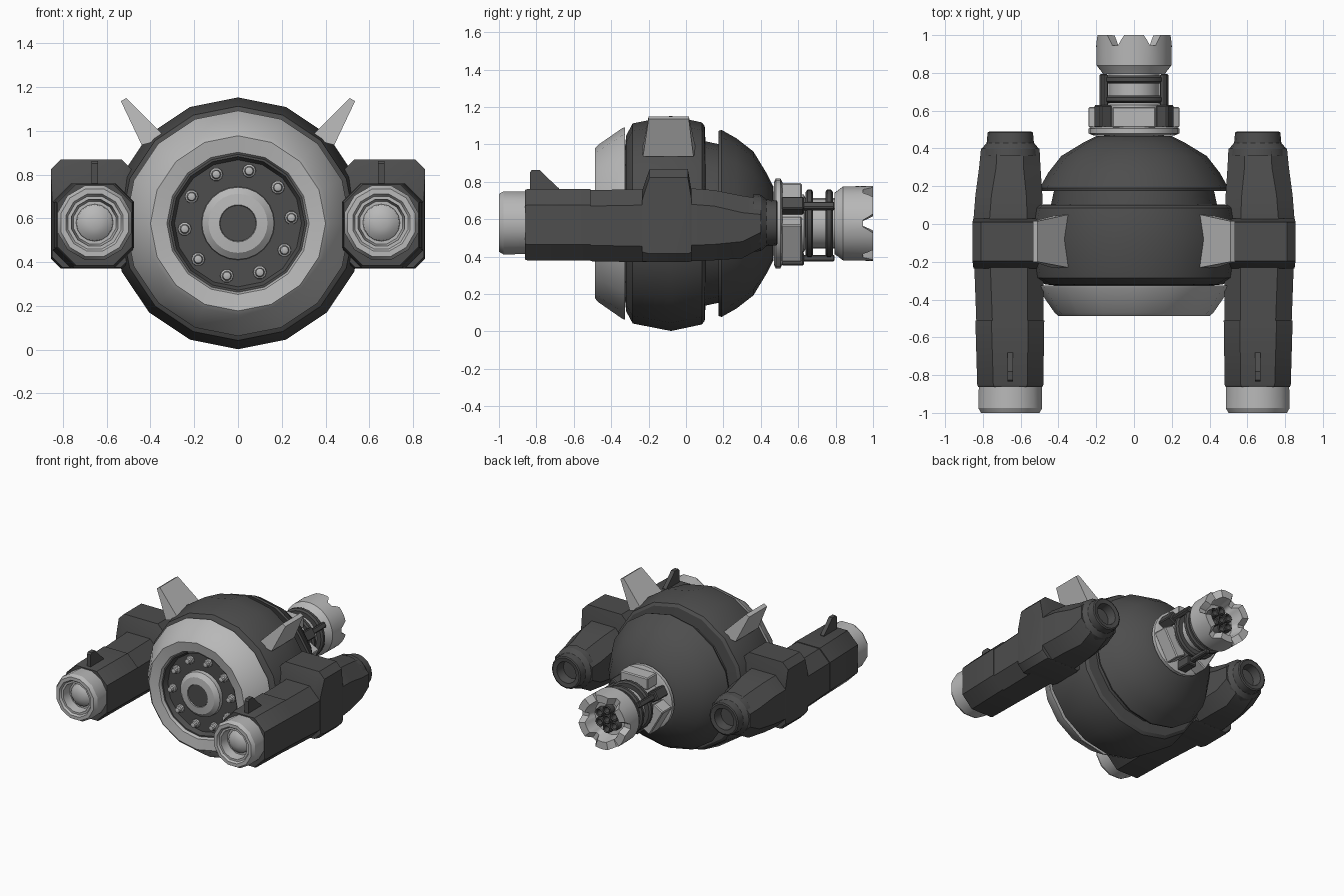
import bpy, bmesh, math
from mathutils import Matrix

if "Cube" in bpy.data.objects:
    bpy.data.objects.remove(bpy.data.objects["Cube"])

CZ = 0.577   # height of the main axis


def material(name, v):
    m = bpy.data.materials.new(name)
    m.diffuse_color = (v, v, v, 1)
    m.use_nodes = True
    m.node_tree.nodes["Principled BSDF"].inputs["Base Color"].default_value = m.diffuse_color
    return m


DARK = material("dark_metal", 0.075)
LIGHT = material("light_metal", 0.48)


def finish(name, bm, mat, angle=30):
    bmesh.ops.remove_doubles(bm, verts=bm.verts, dist=1e-5)
    bmesh.ops.recalc_face_normals(bm, faces=bm.faces)
    me = bpy.data.meshes.new(name)
    bm.to_mesh(me)
    bm.free()
    me.materials.append(mat)
    ob = bpy.data.objects.new(name, me)
    bpy.context.collection.objects.link(ob)
    bpy.ops.object.select_all(action='DESELECT')
    ob.select_set(True)
    bpy.context.view_layer.objects.active = ob
    bpy.ops.object.shade_smooth_by_angle(angle=math.radians(angle))
    return ob


def skin(bm, rings, closed=False, caps=False):
    """Bridge a list of vertex rings with quads."""
    n = len(rings[0])
    pairs = list(zip(rings, rings[1:] + rings[:1] if closed else rings[1:]))
    for a, b in pairs:
        for i in range(n):
            j = (i + 1) % n
            bm.faces.new((a[i], a[j], b[j], b[i]))
    if caps:
        bm.faces.new(rings[0])
        bm.faces.new(rings[-1])


def lathe(name, profile, mat, n=16, x=0, z=CZ, phase=0, closed=False, shape=None):
    """Revolve (y, r) points around an axis parallel to y."""
    bm = bmesh.new()
    rings = []
    for y, r in profile:
        ring = []
        for i in range(n):
            a = math.radians(phase + 360 * i / n)
            yy = shape(i, y) if shape else y
            ring.append(bm.verts.new((x + r * math.cos(a), yy, z + r * math.sin(a))))
        rings.append(ring)
    skin(bm, rings, closed)
    return finish(name, bm, mat)


def loft(name, sections, mat, side):
    """Chamfered box sections (y, x0, x1, z0, z1, chamfer) joined along y."""
    bm = bmesh.new()
    rings = []
    for y, x0, x1, z0, z1, c in sections:
        pts = [(x0 + c, z0), (x1 - c, z0), (x1, z0 + c), (x1, z1 - c),
               (x1 - c, z1), (x0 + c, z1), (x0, z1 - c), (x0, z0 + c)]
        rings.append([bm.verts.new((side * px, y, pz)) for px, pz in pts])
    skin(bm, rings, caps=True)
    return finish(name, bm, mat)


def prism(name, a_pts, b_pts, mat):
    """Solid between two matching outlines."""
    bm = bmesh.new()
    skin(bm, [[bm.verts.new(p) for p in a_pts], [bm.verts.new(p) for p in b_pts]], caps=True)
    return finish(name, bm, mat)


def radial_box(name, ang, r, y, size, mat):
    """Box placed around the main axis, size = (radial, y, tangent)."""
    bm = bmesh.new()
    bmesh.ops.create_cube(bm, size=1)
    a = math.radians(ang)
    m = (Matrix.Translation((r * math.cos(a), y, CZ + r * math.sin(a)))
         @ Matrix.Rotation(-a, 4, 'Y') @ Matrix.Diagonal((*size, 1)))
    bmesh.ops.transform(bm, matrix=m, verts=bm.verts)
    bmesh.ops.bevel(bm, geom=bm.edges[:], offset=0.007, segments=1, affect='EDGES')
    return finish(name, bm, mat)


# Spherical body: core, middle band, rear shell, front ring
lathe("body_core", [(-0.33, 0), (-0.33, 0.42), (-0.1, 0.46), (0.1, 0.44), (0.24, 0.41), (0.24, 0)], DARK)
lathe("body_band", [(-0.325, 0.42), (-0.32, 0.47), (-0.285, 0.535), (-0.08, 0.575),
                    (0.085, 0.54), (0.1, 0.52), (0.105, 0.42)], DARK, closed=True)
lathe("rear_shell", [(0.2, 0.42), (0.175, 0.495), (0.19, 0.5), (0.27, 0.455), (0.36, 0.385),
                     (0.43, 0.27), (0.465, 0.2), (0.475, 0)], DARK)
lathe("front_ring", [(-0.325, 0.44), (-0.325, 0.515), (-0.34, 0.51), (-0.47, 0.42), (-0.487, 0.4),
                     (-0.475, 0.325), (-0.455, 0.315), (-0.36, 0.31)], LIGHT, closed=True)

# Recessed front face with hub and bolts
lathe("face_plate", [(-0.34, 0.33), (-0.455, 0.322), (-0.455, 0.305), (-0.42, 0.29), (-0.42, 0)], DARK)
lathe("hub", [(-0.41, 0.168), (-0.45, 0.165), (-0.475, 0.135), (-0.48, 0.085), (-0.465, 0.08), (-0.465, 0.07)],
      LIGHT, 24)
lathe("hub_cap", [(-0.44, 0.084), (-0.474, 0.082), (-0.474, 0)], DARK, 24)
for k in range(10):
    a = math.radians(6 + 36 * k)
    lathe(f"face_bolt_{k}", [(-0.41, 0.032), (-0.435, 0.03), (-0.44, 0.022), (-0.465, 0.018), (-0.472, 0)],
          LIGHT, 10, 0.245 * math.cos(a), CZ + 0.245 * math.sin(a))

# Side pods and ear fins, mirrored
for side, tag in ((-1, "left"), (1, "right")):
    cx, cz = side * 0.655, 0.58
    loft(f"{tag}_pod_sleeve", [(-0.862, 0.485, 0.825, 0.385, 0.755, 0.085),
                               (-0.85, 0.48, 0.83, 0.38, 0.76, 0.085),
                               (-0.51, 0.475, 0.84, 0.38, 0.76, 0.085)], DARK, side)
    loft(f"{tag}_pod_body", [(-0.51, 0.48, 0.835, 0.375, 0.755, 0.085),
                             (-0.24, 0.48, 0.845, 0.37, 0.76, 0.085),
                             (0.02, 0.48, 0.85, 0.375, 0.765, 0.085),
                             (0.15, 0.485, 0.84, 0.38, 0.755, 0.085),
                             (0.30, 0.495, 0.82, 0.39, 0.725, 0.09),
                             (0.40, 0.5, 0.81, 0.445, 0.71, 0.085)], DARK, side)
    loft(f"{tag}_pod_block", [(-0.235, 0.485, 0.85, 0.375, 0.75, 0.05),
                              (-0.195, 0.485, 0.855, 0.37, 0.868, 0.045),
                              (0.01, 0.485, 0.855, 0.37, 0.868, 0.045),
                              (0.03, 0.485, 0.85, 0.375, 0.75, 0.05)], DARK, side)
    # hollow rear nozzle
    lathe(f"{tag}_rear_nozzle", [(0.36, 0.155), (0.40, 0.15), (0.43, 0.125), (0.485, 0.12), (0.49, 0.11),
                                 (0.485, 0.08), (0.42, 0.07), (0.42, 0)], DARK, 16, cx, cz)
    # light front muzzle with domed lens
    lathe(f"{tag}_muzzle", [(-0.84, 0.172), (-0.975, 0.175), (-1.0, 0.16), (-1.0, 0.135), (-0.985, 0.125),
                            (-0.985, 0.11), (-0.92, 0.1), (-0.92, 0)], LIGHT, 12, cx, cz, 15)
    lathe(f"{tag}_lens", [(-0.91, 0.088), (-0.93, 0.082), (-0.948, 0.06), (-0.958, 0.03), (-0.96, 0)],
          LIGHT, 16, cx, cz)
    # sight fin
    fin = [(-0.835, 0.74), (-0.835, 0.85), (-0.825, 0.862), (-0.78, 0.862), (-0.755, 0.835), (-0.68, 0.765), (-0.68, 0.74)]
    prism(f"{tag}_sight_fin", [(cx - 0.015, y, z) for y, z in fin], [(cx + 0.015, y, z) for y, z in fin], DARK)
    # ear fin: thick base, thin tip
    base = [(0.325, -0.235, 0.965), (0.44, -0.23, 0.935), (0.44, 0.04, 0.935), (0.325, 0.055, 0.965)]
    tip = [(0.51, -0.2, 1.15), (0.535, -0.2, 1.135), (0.535, 0.015, 1.135), (0.51, 0.015, 1.15)]
    prism(f"{tag}_ear_fin", [(side * x, y, z) for x, y, z in base], [(side * x, y, z) for x, y, z in tip], LIGHT)

# Rear cannon: flange, base, inner tube
lathe("cannon_flange", [(0.46, 0), (0.47, 0.22), (0.48, 0.24), (0.505, 0.24), (0.515, 0.22), (0.515, 0)], LIGHT, 24)
lathe("cannon_tube", [(0.5, 0.155), (0.63, 0.155), (0.64, 0.135), (0.82, 0.135)], LIGHT, 24)
for k in range(3):
    radial_box(f"cannon_base_block_{k}", 90 + 120 * k, 0.17, 0.565, (0.09, 0.11, 0.23), LIGHT)
    # clamping struts
    radial_box(f"cannon_strut_foot_{k}", 30 + 120 * k, 0.19, 0.57, (0.07, 0.12, 0.075), DARK)
    radial_box(f"cannon_strut_{k}", 30 + 120 * k, 0.185, 0.685, (0.035, 0.22, 0.04), DARK)

# Dark bands around the cannon
for k, y in enumerate((0.66, 0.765)):
    lathe(f"cannon_band_{k}", [(y - 0.02, 0.13), (y - 0.02, 0.168), (y - 0.01, 0.182), (y + 0.01, 0.182),
                               (y + 0.02, 0.168), (y + 0.02, 0.13)], DARK, 24, closed=True)


# Notched crown muzzle: six notches in the rim
def notch(i, y):
    d = abs((i * 5 + 30) % 60 - 30)
    depth = 0.055 if d <= 5 else 0.025 if d <= 10 else 0
    return y - depth if y > 0.97 else y


lathe("cannon_crown", [(0.8, 0.1), (0.795, 0.165), (0.81, 0.175), (0.84, 0.198), (1.0, 0.2), (0.999, 0.145),
                       (0.9, 0.125), (0.88, 0)], LIGHT, 72, shape=notch)

# Cluster of seven hollow barrels
for k in range(7):
    a = math.radians(60 * k + 30)
    d = 0.07 if k else 0
    lathe(f"barrel_{k}", [(0.86, 0.034), (0.94, 0.034), (0.945, 0.028), (0.94, 0.02), (0.9, 0.018), (0.9, 0)],
          DARK, 12, d * math.cos(a), CZ + d * math.sin(a))
